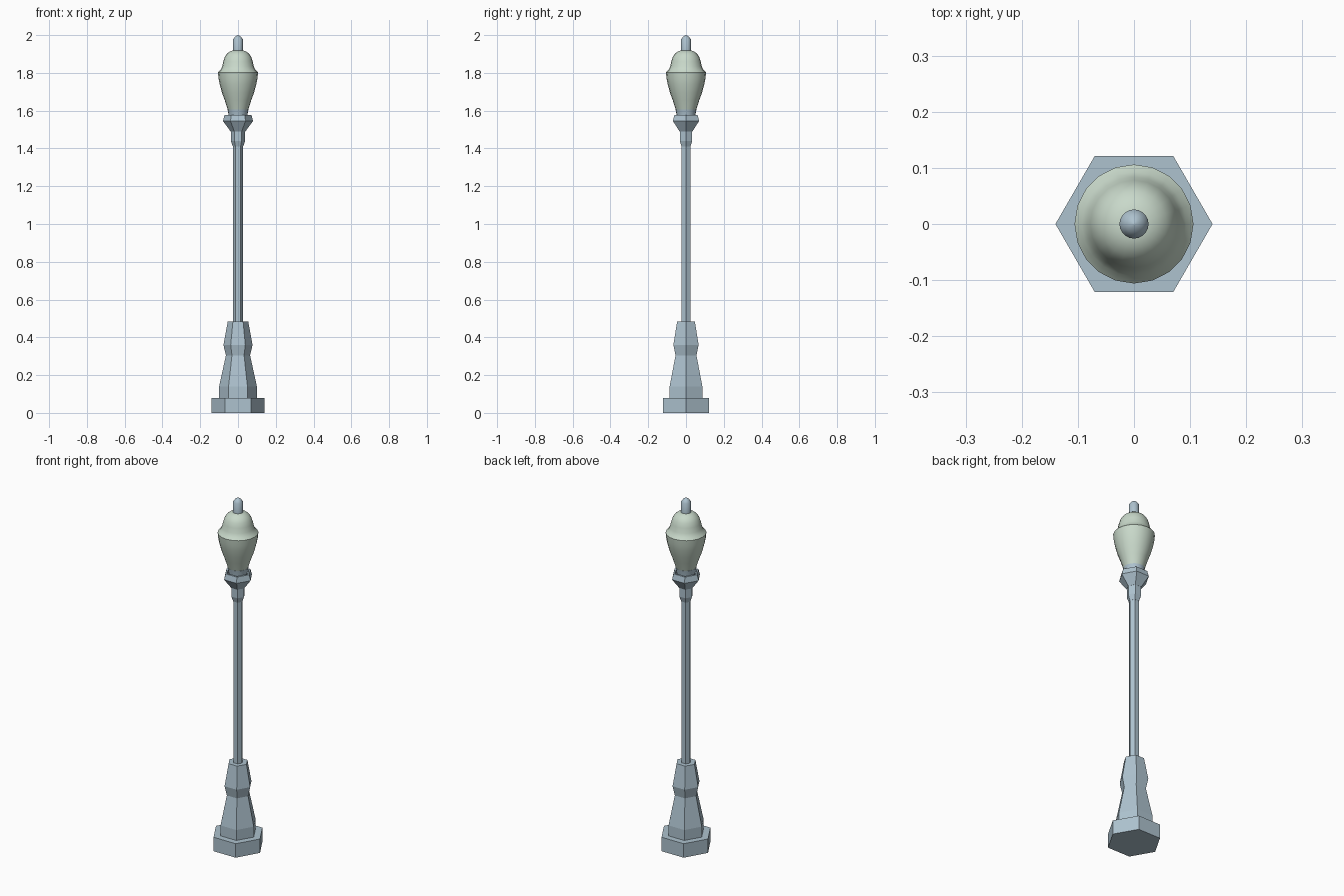
import bpy, bmesh
from math import cos, sin, pi, radians

cube = bpy.data.objects.get("Cube")
if cube:
    bpy.data.objects.remove(cube, do_unlink=True)


def material(name, color):
    m = bpy.data.materials.new(name)
    m.use_nodes = True
    m.diffuse_color = color
    m.node_tree.nodes["Principled BSDF"].inputs["Base Color"].default_value = color
    return m


iron = material("blue grey iron", (0.42, 0.54, 0.62, 1))
glass = material("pale green glass", (0.58, 0.69, 0.59, 1))


def lathe(name, profile, sides, mat, smooth=False):
    """Turn a list of (radius, height) points into a closed solid."""
    bm = bmesh.new()
    rings = []
    for r, z in profile:
        angles = [2 * pi * i / sides for i in range(sides)]
        rings.append([bm.verts.new((r * cos(a), r * sin(a), z)) for a in angles])
    for low, high in zip(rings, rings[1:]):
        for i in range(sides):
            j = (i + 1) % sides
            bm.faces.new((low[i], low[j], high[j], high[i]))
    bm.faces.new(rings[0][::-1])
    bm.faces.new(rings[-1])
    mesh = bpy.data.meshes.new(name)
    bm.to_mesh(mesh)
    bm.free()
    mesh.materials.append(mat)
    obj = bpy.data.objects.new(name, mesh)
    bpy.context.collection.objects.link(obj)
    if smooth:
        bpy.ops.object.select_all(action="DESELECT")
        obj.select_set(True)
        bpy.context.view_layer.objects.active = obj
        bpy.ops.object.shade_smooth_by_angle(angle=radians(40))
    return obj


# Hexagonal foot, pedestal and pole
lathe("foot", [(0.14, 0), (0.14, 0.08)], 6, iron)
lathe("pedestal", [(0.1, 0.08), (0.1, 0.14), (0.064, 0.305),
                   (0.077, 0.36), (0.054, 0.485)], 6, iron)
lathe("pole", [(0.026, 0.485), (0.026, 1.43)], 6, iron)

# Collar and flared cup with a recessed top
lathe("collar", [(0.027, 1.41), (0.038, 1.44), (0.038, 1.495)], 6, iron)
lathe("cup", [(0.039, 1.49), (0.08, 1.545), (0.071, 1.577),
              (0.062, 1.577), (0.056, 1.555)], 6, iron)

# Round holder and lamp globe
lathe("globe_holder", [(0.046, 1.55), (0.05, 1.58), (0.055, 1.605)], 20, iron, True)
lathe("globe", [(0.054, 1.605), (0.07, 1.655), (0.085, 1.695), (0.097, 1.74),
                (0.103, 1.77), (0.106, 1.802), (0.093, 1.815), (0.084, 1.833),
                (0.078, 1.86), (0.07, 1.885), (0.058, 1.902), (0.042, 1.914),
                (0.024, 1.92)], 20, glass, True)

# Finial with a low domed tip
lathe("finial", [(0.026, 1.912), (0.026, 1.977), (0.015, 1.992),
                 (0.002, 2.0)], 20, iron, True)
